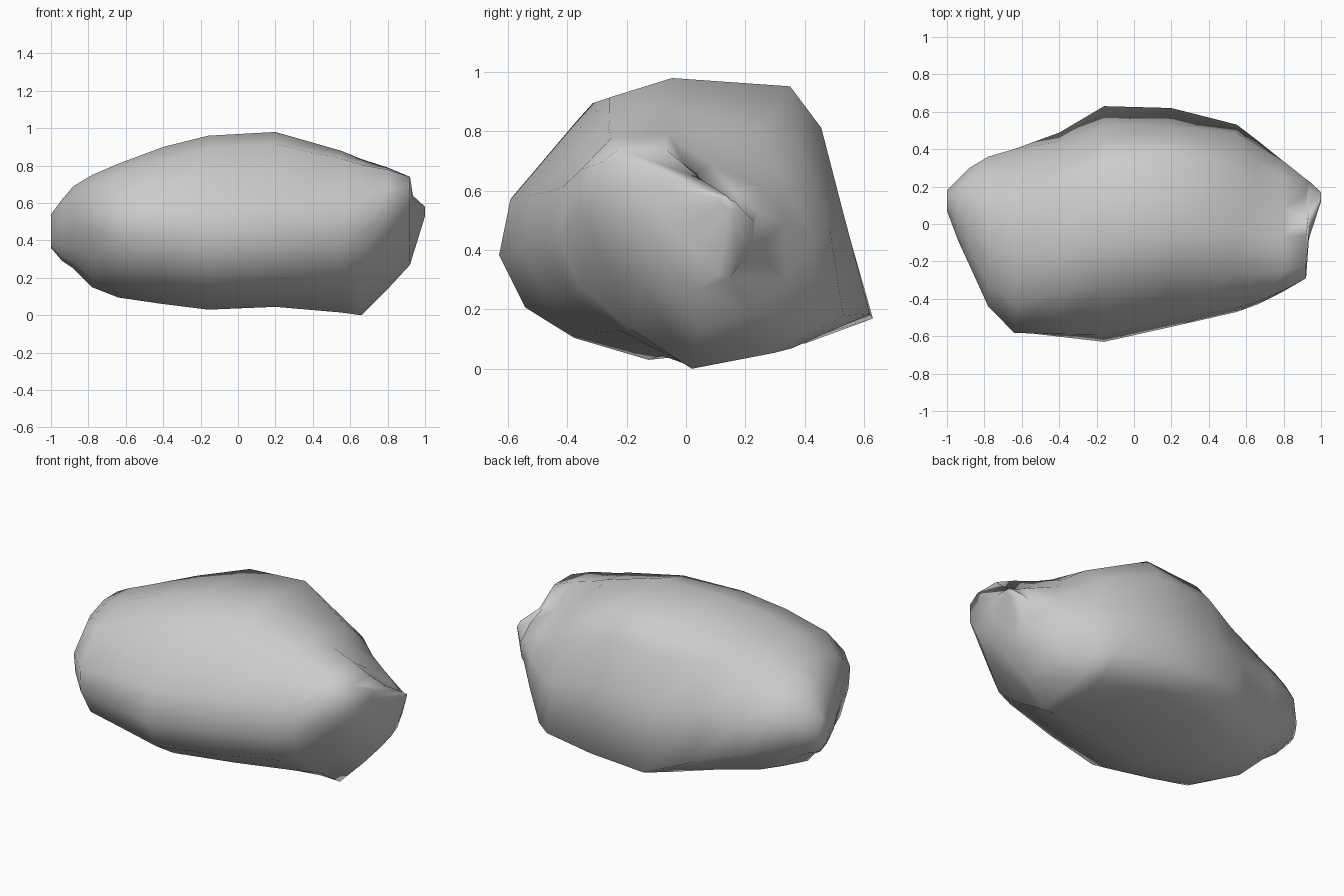
import bpy, bmesh

cube = bpy.data.objects.get("Cube")
if cube:
    bpy.data.objects.remove(cube, do_unlink=True)

# Stone colour
stone = bpy.data.materials.new("stone_grey")
stone.use_nodes = True
colour = (0.6, 0.6, 0.6, 1)
stone.diffuse_color = colour
stone.node_tree.nodes["Principled BSDF"].inputs["Base Color"].default_value = colour

# Cross-sections in a unit box, from the keel up the front and down the back
# Middle: flat top, bulging front, overhanging back
middle = [(.40, 0), (.20, .08), (.07, .19), (0, .38), (.03, .58), (.25, .93),
          (.43, 1), (.77, .97), (.86, .82), (.92, .53), (1, .15), (.82, .06)]
# Low-x end: rounded, with its front bulge set high
blunt_end = [(.5, 0), (.3, .08), (.12, .25), (.02, .48), (0, .68), (.15, .9),
             (.4, 1), (.65, 1), (.87, .85), (1, .6), (.97, .35), (.8, .1)]
# High-x end: raised front block, undercut below, with a lower back shoulder
block_end = [(.62, 0), (.35, .25), (.1, .48), (0, .68), (0, .9), (.12, 1),
             (.42, 1), (.58, .8), (.85, .7), (1, .55), (.97, .28), (.82, .07)]

# Sections along the length: x, front y, back y, bottom z, top z
sections = [(-1, .07, .18, .36, .54), (-.94, -.09, .24, .29, .62),
            (-.88, -.22, .30, .25, .69), (-.78, -.44, .36, .15, .75),
            (-.64, -.59, .42, .095, .81), (-.4, -.61, .50, .06, .90),
            (-.16, -.63, .63, .03, .96), (.2, -.55, .62, .045, .98),
            (.55, -.47, .54, .015, .88), (.66, -.43, .46, 0, .835),
            (.8, -.36, .35, .14, .79), (.92, -.29, .24, .27, .74),
            (.935, -.08, .23, .32, .64), (1, .12, .17, .53, .58)]


def ring(bm, x, y0, y1, z0, z1):
    """Blend the middle profile towards the nearer end and fit it to a box."""
    if x < 0:
        end, weight = blunt_end, min(1, max(0, (-.2 - x) / .58))
    else:
        end, weight = block_end, min(1, max(0, (x - .25) / .67) ** 1.5)
    verts = []
    for (u, v), (eu, ev) in zip(middle, end):
        u += (eu - u) * weight
        v += (ev - v) * weight
        verts.append(bm.verts.new((x, y0 + u * (y1 - y0), z0 + v * (z1 - z0))))
    return verts


# Rock body lofted through the sections
bm = bmesh.new()
rings = [ring(bm, *s) for s in sections]
count = len(middle)
for a, b in zip(rings, rings[1:]):
    for i in range(count):
        j = (i + 1) % count
        bm.faces.new((a[i], a[j], b[j], b[i]))
bm.faces.new(rings[0])
bm.faces.new(rings[-1])
bmesh.ops.recalc_face_normals(bm, faces=bm.faces)
for face in bm.faces:
    face.smooth = True

mesh = bpy.data.meshes.new("rock")
bm.to_mesh(mesh)
bm.free()
mesh.materials.append(stone)
rock = bpy.data.objects.new("rock", mesh)
bpy.context.collection.objects.link(rock)
